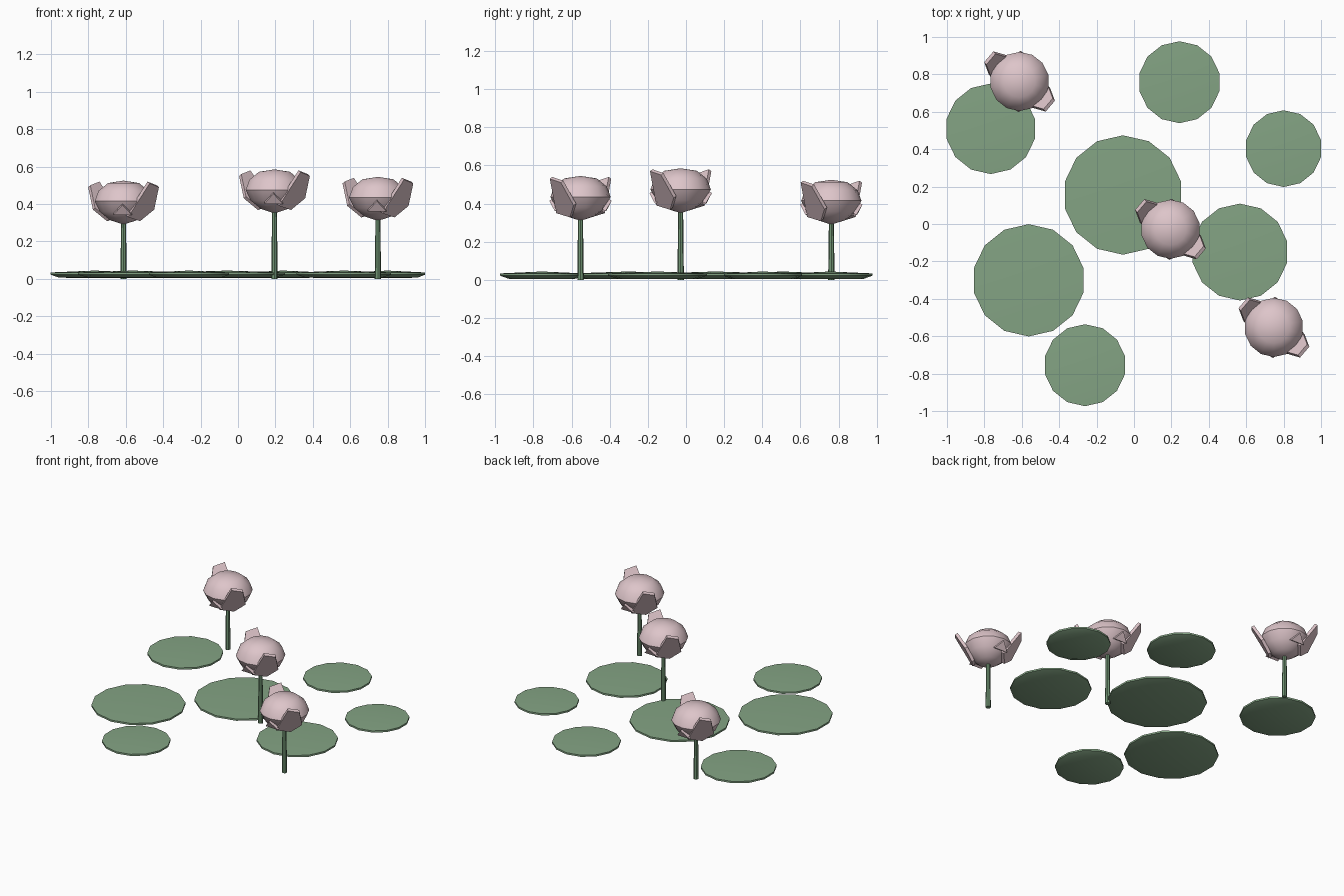
import bpy, bmesh, math
from mathutils import Vector, Matrix

cube = bpy.data.objects.get("Cube")
if cube:
    bpy.data.objects.remove(cube, do_unlink=True)


def material(name, rgb):
    m = bpy.data.materials.new(name)
    m.use_nodes = True
    m.diffuse_color = (*rgb, 1)
    bsdf = next(n for n in m.node_tree.nodes if n.type == 'BSDF_PRINCIPLED')
    bsdf.inputs["Base Color"].default_value = (*rgb, 1)
    return m


PAD = material("leaf green", (0.23, 0.37, 0.23))
STEM = material("stem green", (0.17, 0.31, 0.18))
PINK = material("pale pink", (0.73, 0.56, 0.59))


def finish(name, bm, mat, location, smooth=True):
    bmesh.ops.recalc_face_normals(bm, faces=bm.faces)
    mesh = bpy.data.meshes.new(name)
    bm.to_mesh(mesh)
    bm.free()
    mesh.materials.append(mat)
    obj = bpy.data.objects.new(name, mesh)
    obj.location = location
    bpy.context.collection.objects.link(obj)
    if smooth:
        bpy.ops.object.select_all(action='DESELECT')
        obj.select_set(True)
        bpy.context.view_layer.objects.active = obj
        bpy.ops.object.shade_smooth_by_angle(angle=math.radians(32))
    return obj


def lathe(name, profile, sides, mat, location):
    """Revolve (radius, height) points; zero radius makes a pole."""
    bm = bmesh.new()
    rings = []
    for r, z in profile:
        if r == 0:
            rings.append([bm.verts.new((0, 0, z))] * sides)
        else:
            turn = [math.pi / 2 + math.tau * i / sides for i in range(sides)]
            rings.append([bm.verts.new((r * math.cos(a), r * math.sin(a), z)) for a in turn])
    for low, high in zip(rings, rings[1:]):
        for i in range(sides):
            j = (i + 1) % sides
            corners = dict.fromkeys((low[i], low[j], high[j], high[i]))
            bm.faces.new(list(corners))
    return finish(name, bm, mat, location)


def petal(name, outline, lean, location, azimuth, thickness=0.02):
    """Flat plate leaning outwards; outline holds (sideways, height) points."""
    bm = bmesh.new()
    foot, slope = lean
    face = bm.faces.new([bm.verts.new((foot + slope * z, u, z)) for u, z in outline])
    inward = Vector((-1, 0, slope)).normalized() * thickness
    ext = bmesh.ops.extrude_face_region(bm, geom=[face], use_keep_orig=True)
    moved = [g for g in ext["geom"] if isinstance(g, bmesh.types.BMVert)]
    bmesh.ops.translate(bm, vec=inward, verts=moved)
    bmesh.ops.rotate(bm, verts=bm.verts, matrix=Matrix.Rotation(azimuth, 3, 'Z'))
    return finish(name, bm, PINK, location, smooth=False)


# Floating pads: x, y, radius
pads = [(0.243, 0.758, 0.219), (0.80, 0.403, 0.205), (-0.766, 0.509, 0.242),
        (-0.059, 0.155, 0.319), (0.566, -0.15, 0.259), (-0.563, -0.301, 0.30),
        (-0.262, -0.755, 0.219)]
for n, (x, y, r) in enumerate(pads, 1):
    lathe(f"lily_pad_{n}", [(0, 0.004), (r * 0.8, 0.006), (r, 0.022), (r, 0.034), (0, 0.044)],
          14, PAD, (x, y, 0))

# Flowers: x, y, height of the bloom's base
bloom = [(0, 0), (0.07, 0.022), (0.13, 0.068), (0.158, 0.125),
         (0.137, 0.18), (0.085, 0.222), (0, 0.235)]
outer = [(0, 0.22), (-0.065, 0.04), (0.03, 0.018), (0.1, 0.08), (0.075, 0.2)]
inner = [(0, 0.105), (-0.05, 0.05), (0.05, 0.05)]
flowers = [(-0.612, 0.762, 0.29), (0.195, -0.028, 0.35), (0.748, -0.553, 0.31)]
for n, (x, y, base) in enumerate(flowers, 1):
    lathe(f"stem_{n}", [(0, 0), (0.017, 0), (0.013, base + 0.02), (0, base + 0.02)],
          8, STEM, (x, y, 0))
    spot = (x, y, base)
    lathe(f"bloom_{n}", bloom, 14, PINK, spot)
    # Matching petals on opposite sides
    for side in range(2):
        half = side * math.pi
        petal(f"outer_petal_{n}_{side + 1}", outer, (0.09, 0.56), spot,
              math.radians(-49) + half)
        petal(f"inner_petal_{n}_{side + 1}", inner, (0.105, 0.56), spot,
              math.radians(-92) + half)
